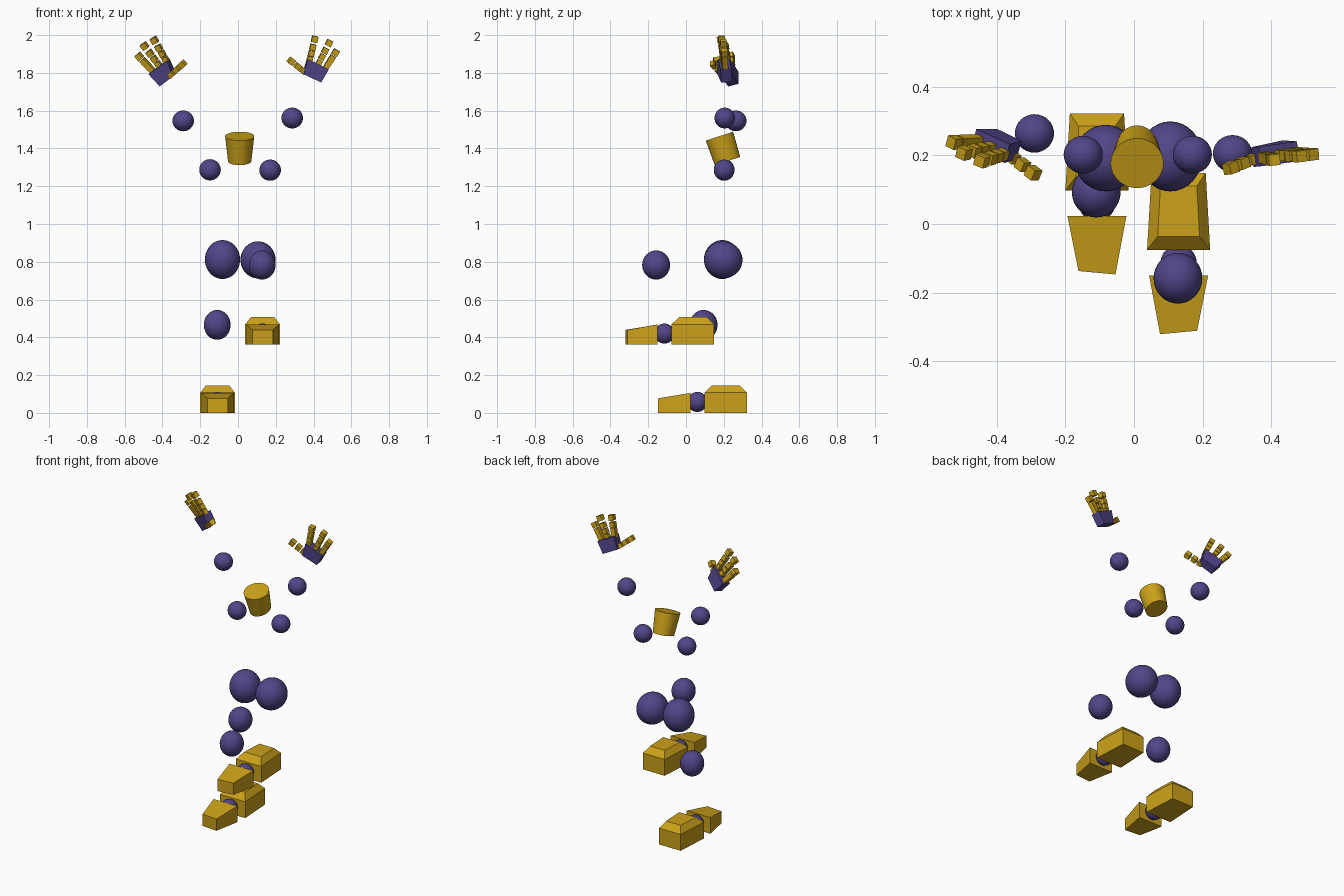
import bpy, bmesh
from mathutils import Vector as V, Matrix

if "Cube" in bpy.data.objects:
    bpy.data.objects.remove(bpy.data.objects["Cube"])


def material(name, col):
    m = bpy.data.materials.new(name)
    m.diffuse_color = (*col, 1)
    m.use_nodes = True
    m.node_tree.nodes["Principled BSDF"].inputs["Base Color"].default_value = m.diffuse_color
    return m


PURPLE = material("purple", (0.085, 0.06, 0.25))
GOLD = material("gold", (0.60, 0.36, 0.01))


def finish(name, bm, mat, smooth=False):
    bmesh.ops.recalc_face_normals(bm, faces=bm.faces)
    me = bpy.data.meshes.new(name)
    for f in bm.faces:
        f.smooth = smooth and len(f.verts) <= 4
    bm.to_mesh(me)
    bm.free()
    me.materials.append(mat)
    ob = bpy.data.objects.new(name, me)
    bpy.context.collection.objects.link(ob)
    return ob


def ball(name, loc, radii):
    bm = bmesh.new()
    bmesh.ops.create_uvsphere(bm, u_segments=32, v_segments=20, radius=1,
                              matrix=Matrix.Translation(loc) @ Matrix.Diagonal((*radii, 1)))
    finish(name, bm, PURPLE, True)


def rings(name, loops, mat):
    """Flat-faced block lofted through four-cornered loops."""
    bm = bmesh.new()
    vs = [[bm.verts.new(p) for p in loop] for loop in loops]
    bm.faces.new(vs[0])
    bm.faces.new(vs[-1])
    for a, b in zip(vs, vs[1:]):
        for i in range(4):
            j = (i + 1) % 4
            bm.faces.new((a[i], a[j], b[j], b[i]))
    finish(name, bm, mat)


# Joints: shoulders, elbows, hips, knees
for name, loc, radii in (
        ("shoulder_right", (-.148, .202, 1.287), (.057, .055, .056)),
        ("shoulder_left", (.17, .202, 1.285), (.057, .055, .056)),
        ("elbow_right", (-.29, .264, 1.546), (.057, .056, .055)),
        ("elbow_left", (.287, .205, 1.561), (.057, .054, .055)),
        ("hip_right", (-.082, .192, .812), (.093, .097, .103)),
        ("hip_left", (.106, .197, .81), (.093, .102, .098)),
        ("knee_right", (-.11, .093, .466), (.071, .074, .079)),
        ("knee_left", (.128, -.158, .783), (.071, .074, .077))):
    ball(name, loc, radii)

# Neck: tapered tilted cylinder
bm = bmesh.new()
bmesh.ops.create_cone(bm, cap_ends=True, segments=48, radius1=1, radius2=1, depth=2)
top, bot = V((.009, .177, 1.465)), V((.009, .2196, 1.333))
axis = (top - bot).normalized()
side = axis.cross(V((1, 0, 0)))
for v in bm.verts:
    c, rx, ry = (top, .077, .076) if v.co.z > 0 else (bot, .062, .071)
    v.co = c + V((1, 0, 0)) * v.co.x * rx + side * v.co.y * ry
finish("neck", bm, GOLD, True)


# Feet: bevelled heel block, ankle ball and wedge-shaped toe block
def foot(tag, s, origin):
    o = V(origin)

    def loop(y0, y1, w0, w1, z):
        return [o + V(p) for p in ((-w0, y0, z), (w0, y0, z), (w1, y1, z), (-w1, y1, z))]

    rings("heel_" + tag, [loop(.098, .322, .092, .079, 0),
                          loop(.098, .322, .092, .079, .107),
                          loop(.138, .285, .061, .053, .146)], GOLD)
    ball("ankle_" + tag, o + V((0, .06, .058)), (.053, .053, .053))
    plan = ((-.086, .024, .106), (.086, .024, .106), (.054, -.147, .077), (-.054, -.137, .077))
    rings("toe_" + tag, [[o + V((s * x, y, 0)) for x, y, z in plan],
                         [o + V((s * x, y, z)) for x, y, z in plan]], GOLD)


foot("right", 1, (-.108, 0, 0))
foot("left", -1, (.130, -.174, .362))


# Hands: palm slab, three fingers and a thumb made from chains of small cubes
def hand(tag, palm, digits):
    ko, ki, wi, wo = [V(p) for p in palm]
    n = (ki - ko).cross((ko + ki) - (wo + wi)).normalized()
    rings("palm_" + tag, [[ko + n * s * .029, ki + n * s * .029,
                           wi + n * s * .029, wo + n * s * .029] for s in (-1, 1)], PURPLE)
    for name, a, b, steps in digits:
        a, b = V(a), V(b)
        d = (b - a).normalized()
        u = d.cross(n).normalized()
        w = u.cross(d)
        rot = Matrix((u, d, w)).transposed().to_4x4()
        bm = bmesh.new()
        for t in steps:
            size = .029 + .004 * t
            bmesh.ops.create_cube(bm, size=size,
                                  matrix=Matrix.Translation(a.lerp(b, t)) @ rot)
        finish(name + "_" + tag, bm, GOLD)


F, T = (.04, .32, .62, 1), (.1, .52, 1)
hand("right",
     ((-.467, .25, 1.80), (-.37, .205, 1.87), (-.335, .215, 1.79), (-.407, .25, 1.735)),
     (("index", (-.382, .203, 1.868), (-.443, .185, 1.972), F),
      ("middle", (-.42, .222, 1.842), (-.495, .207, 1.942), F),
      ("little", (-.456, .243, 1.815), (-.523, .238, 1.887), F),
      ("thumb", (-.358, .198, 1.787), (-.294, .149, 1.845), T)))
hand("left",
     ((.478, .212, 1.82), (.367, .197, 1.875), (.345, .195, 1.795), (.437, .215, 1.75)),
     (("index", (.38, .195, 1.868), (.406, .188, 1.978), F),
      ("middle", (.427, .202, 1.85), (.482, .198, 1.958), F),
      ("little", (.464, .208, 1.826), (.516, .203, 1.907), F),
      ("thumb", (.352, .191, 1.805), (.282, .164, 1.862), T)))
